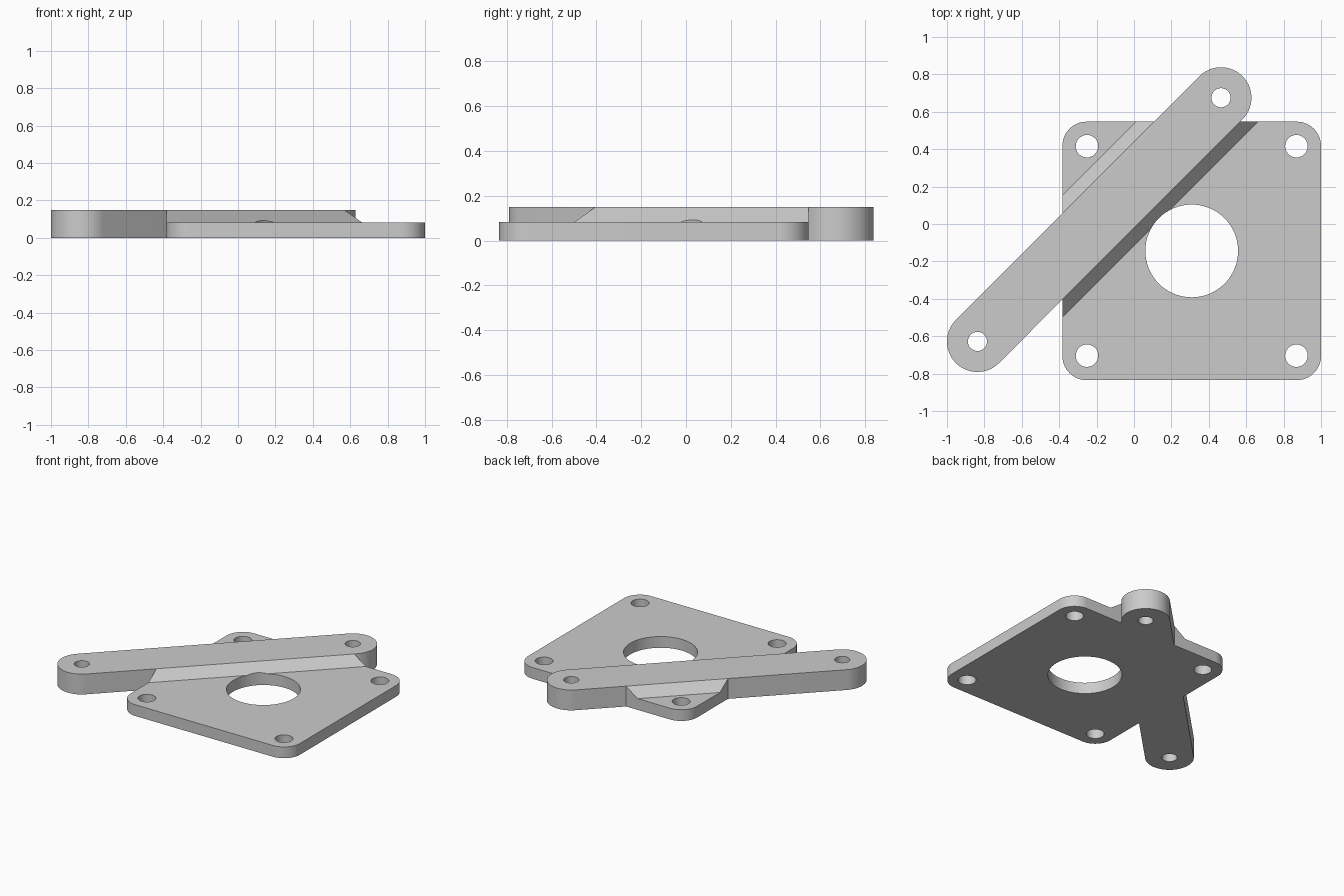
import bpy, bmesh, math
from mathutils import Vector, Matrix

default = bpy.data.objects.get("Cube")
if default:
    bpy.data.objects.remove(default)

X0, X1, Y0, Y1 = -0.383, 1.0, -0.835, 0.547     # plate outline
PLATE_H, ARM_H = 0.083, 0.15
ARM_R, CORNER_R = 0.163, 0.13
GUSSET_R = ARM_R + ARM_H - PLATE_H
ENDS = [Vector((-0.837, -0.628)), Vector((0.465, 0.675))]
CENTRE = ((X0 + X1) / 2, (Y0 + Y1) / 2)

metal = bpy.data.materials.new("plain_grey")
metal.use_nodes = True
GREY = (0.6, 0.6, 0.6, 1)
metal.diffuse_color = GREY
metal.node_tree.nodes["Principled BSDF"].inputs["Base Color"].default_value = GREY


def arc(centre, radius, start, sweep, steps):
    return [(centre[0] + radius * math.cos(start + sweep * i / steps),
             centre[1] + radius * math.sin(start + sweep * i / steps))
            for i in range(steps + 1)]


def make_object(name, bm):
    bmesh.ops.recalc_face_normals(bm, faces=bm.faces)
    mesh = bpy.data.meshes.new(name)
    bm.to_mesh(mesh)
    bm.free()
    mesh.materials.append(metal)
    obj = bpy.data.objects.new(name, mesh)
    bpy.context.collection.objects.link(obj)
    return obj


def prism(name, outline, z0, z1):
    bm = bmesh.new()
    face = bm.faces.new([bm.verts.new((x, y, z0)) for x, y in outline])
    top = bmesh.ops.extrude_face_region(bm, geom=[face])["geom"]
    bmesh.ops.translate(bm, vec=(0, 0, z1 - z0),
                        verts=[v for v in top if isinstance(v, bmesh.types.BMVert)])
    return make_object(name, bm)


def combine(target, other, operation):
    mod = target.modifiers.new("combine", "BOOLEAN")
    mod.operation, mod.solver, mod.object = operation, "EXACT", other
    bpy.context.view_layer.objects.active = target
    bpy.ops.object.modifier_apply(modifier=mod.name)
    bpy.data.objects.remove(other)


# Square plate with rounded corners
corners = [(X1 - CORNER_R, Y1 - CORNER_R), (X0 + CORNER_R, Y1 - CORNER_R),
           (X0 + CORNER_R, Y0 + CORNER_R), (X1 - CORNER_R, Y0 + CORNER_R)]
outline = []
for i, c in enumerate(corners):
    outline += arc(c, CORNER_R, i * math.pi / 2, math.pi / 2, 16)
body = prism("mounting_plate_with_arm", outline, 0, PLATE_H)

# Diagonal arm with round ends
axis = math.atan2(*(ENDS[1] - ENDS[0]).yx)
arm = prism("diagonal_arm",
            arc(ENDS[1], ARM_R, axis - math.pi / 2, math.pi, 40)
            + arc(ENDS[0], ARM_R, axis + math.pi / 2, math.pi, 40), 0, ARM_H)

# Sloped gusset beside the arm, trimmed flush with the plate edges
bm = bmesh.new()
mid = (ENDS[0] + ENDS[1]) / 2
place = Matrix.Translation((mid.x, mid.y, 0)) @ Matrix.Rotation(axis, 4, "Z")
section = [(-GUSSET_R, PLATE_H), (-ARM_R, ARM_H), (ARM_R, ARM_H),
           (GUSSET_R, PLATE_H), (GUSSET_R, 0.02), (-GUSSET_R, 0.02)]
rings = [[bm.verts.new(place @ Vector((u, v, z))) for v, z in section] for u in (-1.5, 1.5)]
for ring in rings:
    bm.faces.new(ring)
for i in range(len(section)):
    j = (i + 1) % len(section)
    bm.faces.new((rings[0][i], rings[0][j], rings[1][j], rings[1][i]))
for point, normal in (((X0, 0, 0), (-1, 0, 0)), ((0, Y1, 0), (0, 1, 0))):
    cut = bmesh.ops.bisect_plane(bm, geom=bm.verts[:] + bm.edges[:] + bm.faces[:],
                                 plane_co=point, plane_no=normal, clear_outer=True)
    bmesh.ops.holes_fill(bm, edges=[e for e in cut["geom_cut"]
                                    if isinstance(e, bmesh.types.BMEdge)], sides=0)
gusset = make_object("sloped_gusset", bm)

combine(body, gusset, "UNION")
combine(body, arm, "UNION")

# Drilled holes: centre bore, four plate corners, two arm ends
holes = [(CENTRE, 0.248)] + [((CENTRE[0] + sx * 0.56, CENTRE[1] + sy * 0.56), 0.06)
                             for sx in (-1, 1) for sy in (-1, 1)]
holes += [(end, 0.051) for end in ENDS]
for centre, radius in holes:
    cutter = prism("hole_cutter", arc(centre, radius, 0, math.tau, 64)[:-1], -0.1, 0.3)
    cutter.hide_render = True
    combine(body, cutter, "DIFFERENCE")

# Smooth the round walls, keep the edges sharp
bpy.ops.object.select_all(action="DESELECT")
body.select_set(True)
bpy.context.view_layer.objects.active = body
bpy.ops.object.shade_smooth_by_angle(angle=math.radians(30))
